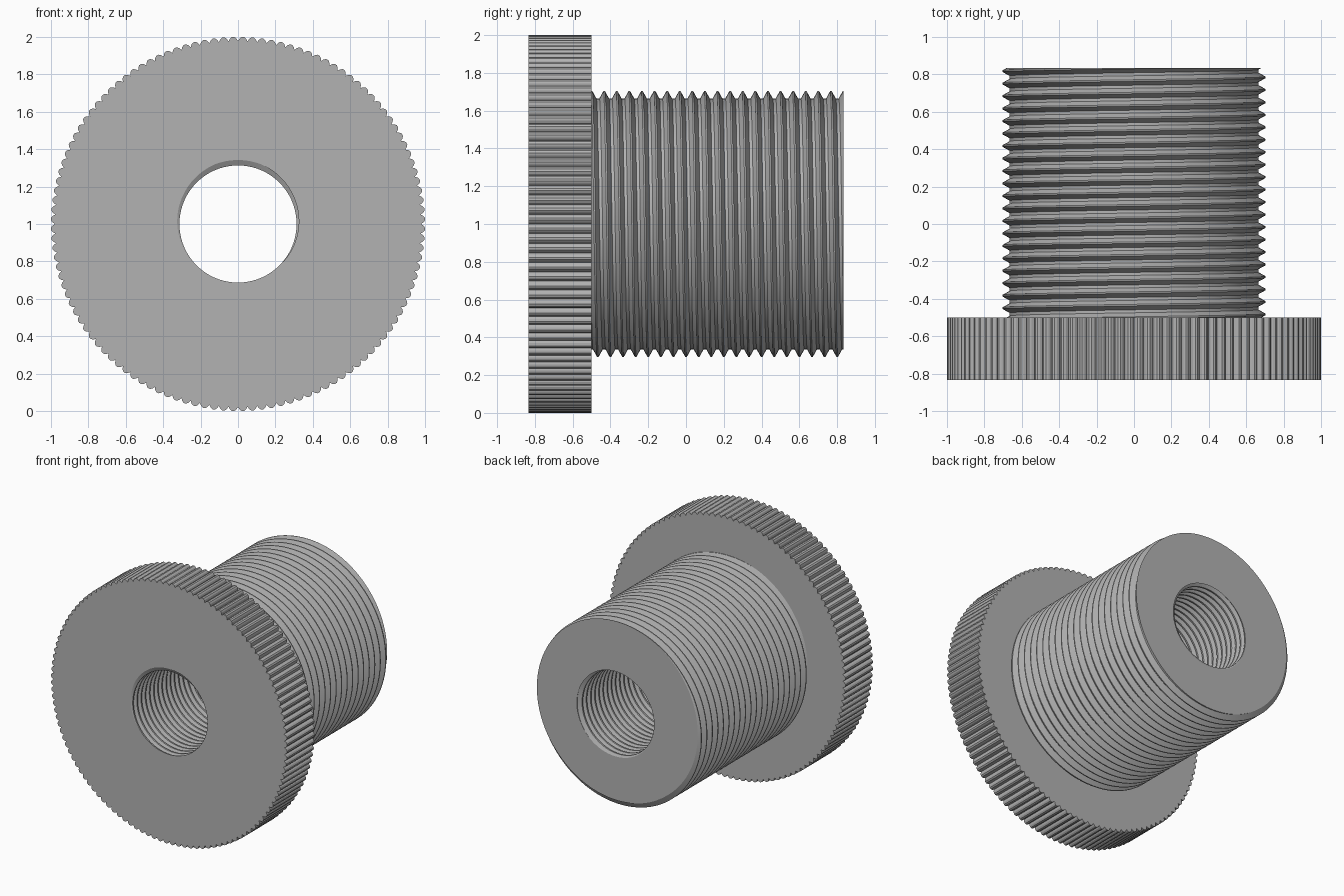
import bpy, bmesh
from math import sin, cos, pi, radians
from mathutils import Vector

cube = bpy.data.objects.get("Cube")
if cube:
    bpy.data.objects.remove(cube)

FRONT, SHOULDER, BACK = -0.833, -0.5, 0.833
TEETH = 120          # knurl teeth, also the segments of every round part

steel = bpy.data.materials.new("grey steel")
steel.use_nodes = True
GREY = (0.45, 0.45, 0.45, 1)
steel.diffuse_color = GREY
steel.node_tree.nodes["Principled BSDF"].inputs["Base Color"].default_value = GREY


def polar(turn, r, y):
    """Point around the y axis; turn runs from 0 to 1."""
    return Vector((r * sin(2 * pi * turn), y, 1 + r * cos(2 * pi * turn)))


def finish(bm, name, angle):
    bmesh.ops.remove_doubles(bm, verts=bm.verts, dist=1e-5)
    mesh = bpy.data.meshes.new(name)
    bm.to_mesh(mesh)
    bm.free()
    mesh.materials.append(steel)
    obj = bpy.data.objects.new(name, mesh)
    bpy.context.collection.objects.link(obj)
    bpy.ops.object.select_all(action='DESELECT')
    obj.select_set(True)
    bpy.context.view_layer.objects.active = obj
    bpy.ops.object.shade_smooth_by_angle(angle=radians(angle))
    return obj


def flat_face(bm, points, facing):
    f = bm.faces.new([bm.verts.new(p) for p in points])
    f.normal_update()
    if f.normal.y * facing < 0:
        f.normal_flip()


def thread_radius(phase, low, high):
    """Trapezoid thread: narrow crest around 0, root around one half."""
    d = abs((phase + 0.5) % 1 - 0.5)
    t = min(max((d - 0.06) / 0.32, 0), 1)
    return high + (low - high) * t


def thread_end(y, start, pitch, low, high):
    return [polar(j / TEETH, thread_radius((y - start) / pitch - j / TEETH, low, high), y)
            for j in range(TEETH + 1)]


def add_thread(bm, start, stop, pitch, low, high, inward):
    """Right-handed helical surface, trimmed flat at both ends."""
    turns = int((stop - start) / pitch) + 2
    columns = []
    for j in range(TEETH + 1):
        col = []
        for k in range(-2, turns + 1):
            for frac in (-0.06, 0.06, 0.38, 0.62):
                y = start + (k + frac + j / TEETH) * pitch
                y = min(max(y, start), stop)
                r = thread_radius((y - start) / pitch - j / TEETH, low, high)
                col.append(bm.verts.new(polar(j / TEETH, r, y)))
        columns.append(col)
    for a, b in zip(columns, columns[1:]):
        for i in range(len(a) - 1):
            if (a[i].co - a[i + 1].co).length + (b[i].co - b[i + 1].co).length < 1e-6:
                continue
            quad = [a[i], b[i], b[i + 1], a[i + 1]]
            bm.faces.new(quad[::-1] if inward else quad)


OUTER = dict(start=SHOULDER, pitch=0.0667, low=0.665, high=0.704)
BORE = dict(start=FRONT, pitch=0.05, low=0.313, high=0.342)

# Threaded bore through the whole part
bm = bmesh.new()
add_thread(bm, stop=BACK, inward=True, **BORE)
finish(bm, "threaded_bore", 25)

# Outer threaded sleeve with its flat back end
bm = bmesh.new()
add_thread(bm, stop=BACK, inward=False, **OUTER)
outer, inner = thread_end(BACK, **OUTER), thread_end(BACK, **BORE)
for j in range(TEETH):
    flat_face(bm, [outer[j], outer[j + 1], inner[j + 1], inner[j]], 1)
finish(bm, "threaded_sleeve", 25)

# Knurled flange: rounded teeth, front face and shoulder
bm = bmesh.new()
TOOTH = [(0, 0.978), (0.17, 0.992), (0.38, 1.0), (0.62, 1.0), (0.83, 0.992), (1, 0.978)]
bore_edge, sleeve_edge = thread_end(FRONT, **BORE), thread_end(SHOULDER, **OUTER)
for j in range(TEETH):
    front = [polar((j + f) / TEETH, r, FRONT) for f, r in TOOTH]
    back = [polar((j + f) / TEETH, r, SHOULDER) for f, r in TOOTH]
    for i in range(len(TOOTH) - 1):
        bm.faces.new([bm.verts.new(p) for p in
                      (front[i], front[i + 1], back[i + 1], back[i])])
    flat_face(bm, front + [bore_edge[j + 1], bore_edge[j]], -1)
    flat_face(bm, back + [sleeve_edge[j + 1], sleeve_edge[j]], 1)
finish(bm, "knurled_flange", 20)
